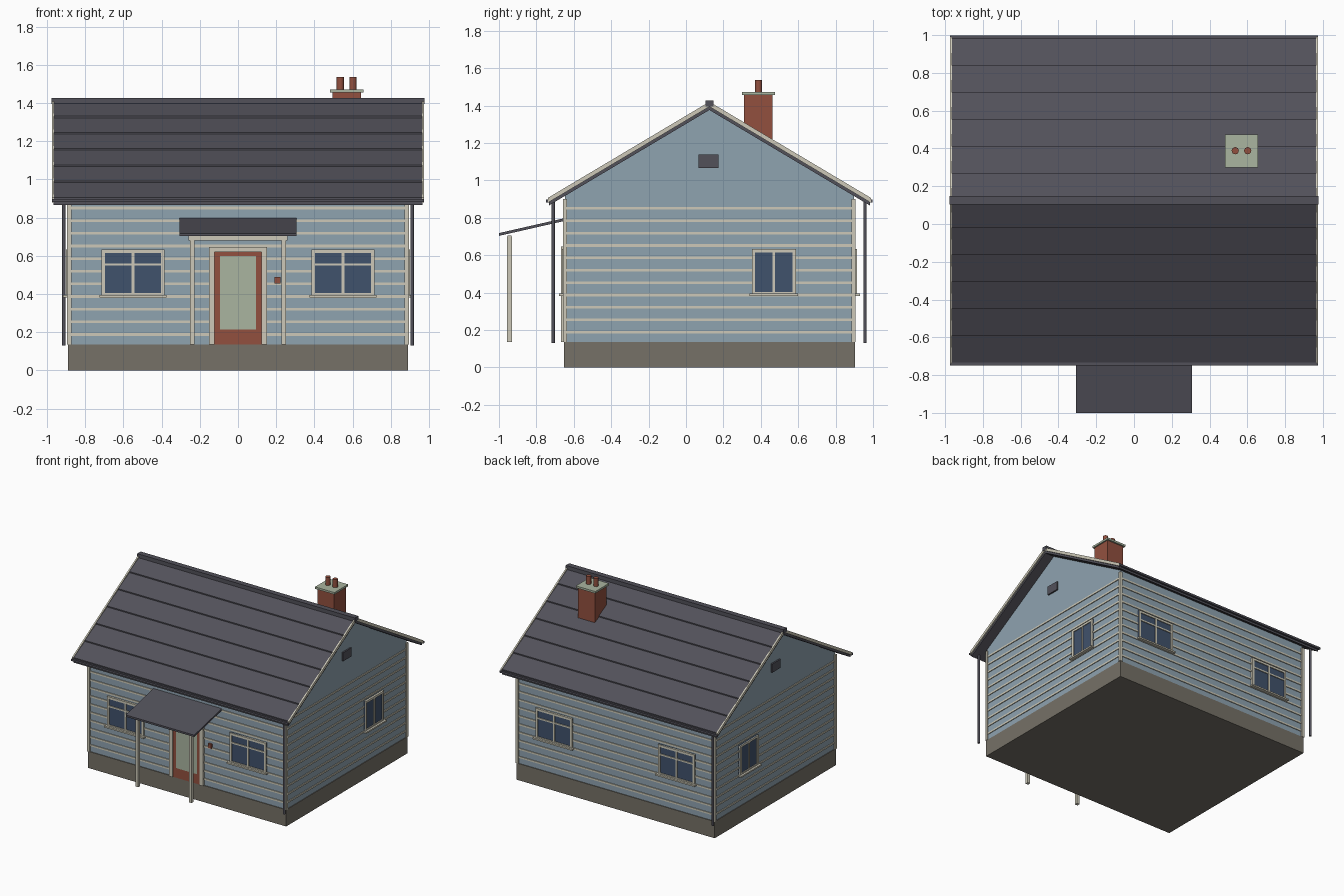
import bpy, bmesh
from mathutils import Matrix, Vector

old = bpy.data.objects.get("Cube")
if old:
    bpy.data.objects.remove(old, do_unlink=True)


def material(name, rgb):
    lin = [((c / 255 + 0.055) / 1.055) ** 2.4 for c in rgb] + [1]
    m = bpy.data.materials.new(name)
    m.use_nodes = True
    m.diffuse_color = lin
    bsdf = m.node_tree.nodes["Principled BSDF"]
    bsdf.inputs["Base Color"].default_value = lin
    bsdf.inputs["Roughness"].default_value = 0.8
    return m


BLUE = material("siding blue", (143, 163, 176))
CREAM = material("trim cream", (205, 201, 184))
SLATE = material("roof slate", (82, 81, 90))
GLASS = material("window glass", (64, 82, 108))
BRICK = material("brick red", (146, 80, 63))
SAGE = material("sage green", (170, 181, 160))
STONE = material("foundation stone", (118, 113, 103))

MID = 0.125                   # y of the ridge
HX, HY = 0.885, 0.772         # half size of the walls
BASE, EAVE = 0.135, 0.885
RIDGE, SLOPE, COURSE = 1.408, 0.595, 0.143


def finish(name, bm, mat):
    bmesh.ops.recalc_face_normals(bm, faces=bm.faces)
    mesh = bpy.data.meshes.new(name)
    bm.to_mesh(mesh)
    bm.free()
    mesh.materials.append(mat)
    ob = bpy.data.objects.new(name, mesh)
    bpy.context.collection.objects.link(ob)
    return ob


def boxes(name, spans, mat):
    """One object from boxes given as (x0, x1, y0, y1, z0, z1)."""
    bm = bmesh.new()
    for x0, x1, y0, y1, z0, z1 in spans:
        mid = Vector((x0 + x1, y0 + y1, z0 + z1)) / 2
        size = (abs(x1 - x0), abs(y1 - y0), abs(z1 - z0), 1)
        bmesh.ops.create_cube(bm, size=1, matrix=Matrix.Translation(mid) @ Matrix.Diagonal(size))
    return finish(name, bm, mat)


def prism(name, profile, x0, x1, mat):
    """Extrude a (y, z) profile along x."""
    bm = bmesh.new()
    face = bm.faces.new([bm.verts.new((x0, y, z)) for y, z in profile])
    out = bmesh.ops.extrude_face_region(bm, geom=[face])
    moved = [v for v in out["geom"] if isinstance(v, bmesh.types.BMVert)]
    bmesh.ops.translate(bm, verts=moved, vec=(x1 - x0, 0, 0))
    return finish(name, bm, mat)


def cylinder(name, x, y, z0, z1, r, mat):
    bm = bmesh.new()
    bmesh.ops.create_cone(bm, cap_ends=True, segments=16, radius1=r, radius2=r, depth=z1 - z0,
                          matrix=Matrix.Translation((x, y, (z0 + z1) / 2)))
    ob = finish(name, bm, mat)
    for p in ob.data.polygons:
        p.use_smooth = abs(p.normal.z) < 0.5


def on_wall(side, u0, u1, z0, z1, out, inner=-0.01):
    """Box lying on a wall, from depth inner to depth out."""
    if side in ("front", "back"):
        s = -1 if side == "front" else 1
        return (u0, u1, MID + s * (HY + inner), MID + s * (HY + out), z0, z1)
    s = 1 if side == "left" else -1
    return (s * (HX + inner), s * (HX + out), u0, u1, z0, z1)


# Foundation and walls with gables
boxes("foundation", [(-0.89, 0.89, MID - 0.778, MID + 0.778, 0, BASE)], STONE)
wall_top = RIDGE - 0.03 - SLOPE * HY
prism("walls", [(MID - HY, BASE), (MID + HY, BASE), (MID + HY, wall_top),
                (MID, RIDGE - 0.03), (MID - HY, wall_top)], -HX, HX, BLUE)

# Horizontal siding battens on each wall
for side in ("front", "back", "left", "right"):
    a, b = (-HX, HX) if side in ("front", "back") else (MID - HY, MID + HY)
    rows = [0.188 + i * 0.0662 for i in range(11)]
    boxes(side + "_siding_battens",
          [on_wall(side, a, b, z - 0.007, z + 0.007, 0.006) for z in rows], CREAM)

# Corner boards
for sx, nx in ((1, "left"), (-1, "right")):
    for sy, ny in ((-1, "front"), (1, "back")):
        boxes(f"{ny}_{nx}_corner_board",
              [(sx * 0.873, sx * 0.895, MID + sy * 0.76, MID + sy * 0.782, BASE, 0.9)], CREAM)


def window(name, side, mid, half, transom):
    lo, hi, bar = 0.392, 0.632, 0.018
    a, b = mid - half, mid + half
    boxes(name + "_glass", [on_wall(side, a, b, lo, hi, 0.009)], GLASS)
    frame = [(a, a + bar, lo, hi), (b - bar, b, lo, hi), (a, b, lo, lo + 0.012),
             (a, b, hi - bar, hi), (mid - 0.007, mid + 0.007, lo, hi)]
    if transom:
        frame.append((a, b, 0.548, 0.56))
    parts = [on_wall(side, *f, 0.016) for f in frame]
    parts.append(on_wall(side, a - 0.012, b + 0.012, 0.382, 0.394, 0.032))
    boxes(name + "_frame", parts, CREAM)


for side in ("front", "back"):
    for x, n in ((0.55, "left"), (-0.55, "right")):
        window(f"{side}_{n}_window", side, x, 0.164, True)
for side in ("left", "right"):
    window(side + "_window", side, 0.47, 0.118, False)
    boxes(side + "_gable_vent", [on_wall(side, 0.068, 0.175, 1.067, 1.137, 0.012)], SLATE)

# Door with inset panel, frame and bell
boxes("door", [on_wall("front", -0.122, 0.122, BASE, 0.63, 0.012)], BRICK)
boxes("door_panel", [on_wall("front", -0.095, 0.095, 0.215, 0.6, 0.015, 0.0)], SAGE)
boxes("door_frame", [on_wall("front", -0.152, -0.122, BASE, 0.645, 0.02),
                     on_wall("front", 0.122, 0.152, BASE, 0.645, 0.02),
                     on_wall("front", -0.152, 0.152, 0.62, 0.645, 0.02)], CREAM)
boxes("door_bell", [on_wall("front", 0.192, 0.222, 0.455, 0.49, 0.014)], BRICK)

# Porch: tilted roof, beam and posts
prism("porch_roof", [(-1.0, 0.703), (-0.64, 0.785), (-0.64, 0.8), (-1.0, 0.718)],
      -0.307, 0.307, SLATE)
boxes("porch_beam", [(-0.258, 0.258, -0.955, -0.932, 0.68, 0.704)], CREAM)
for s, n in ((1, "left"), (-1, "right")):
    boxes(n + "_porch_post", [(s * 0.228, s * 0.252, -0.956, -0.931, BASE, 0.7)], CREAM)

# Main roof: each slope has six overlapping courses, edge boards and a gutter
run = 6 * COURSE


def slope_profile(s, points):
    return [(MID + s * d, RIDGE - SLOPE * d + lift) for d, lift in points]


for s, n in ((-1, "front"), (1, "back")):
    steps = []
    for i in range(6):
        steps += [(i * COURSE, 0), ((i + 1) * COURSE, 0.009)]
    prism(n + "_roof_slope", slope_profile(s, steps + [(run, -0.032), (0, -0.032)]),
          -0.966, 0.966, SLATE)
    edge = slope_profile(s, [(0, 0.012), (run + 0.006, 0.012), (run + 0.006, -0.014), (0, -0.014)])
    for sx, nx in ((1, "left"), (-1, "right")):
        prism(f"{n}_{nx}_barge_board", edge, sx * 0.963, sx * 0.975, CREAM)
    boxes(n + "_gutter", [(-0.975, 0.975, MID + s * 0.855, MID + s * 0.873, 0.882, 0.898)], SLATE)
boxes("ridge_cap", [(-0.977, 0.977, MID - 0.022, MID + 0.022, 1.395, 1.427)], SLATE)

# Downpipes at two opposite corners
cylinder("front_downpipe", 0.912, -0.71, 0.13, EAVE, 0.009, SLATE)
cylinder("back_downpipe", -0.912, 0.957, 0.13, EAVE, 0.009, SLATE)

# Chimney with cap and two pots
boxes("chimney", [(0.495, 0.645, 0.31, 0.462, 1.1, 1.458)], BRICK)
boxes("chimney_cap", [(0.482, 0.656, 0.3, 0.475, 1.456, 1.472)], SAGE)
for x, n in ((0.602, "left"), (0.536, "right")):
    cylinder(n + "_chimney_pot", x, 0.388, 1.47, 1.537, 0.019, BRICK)
